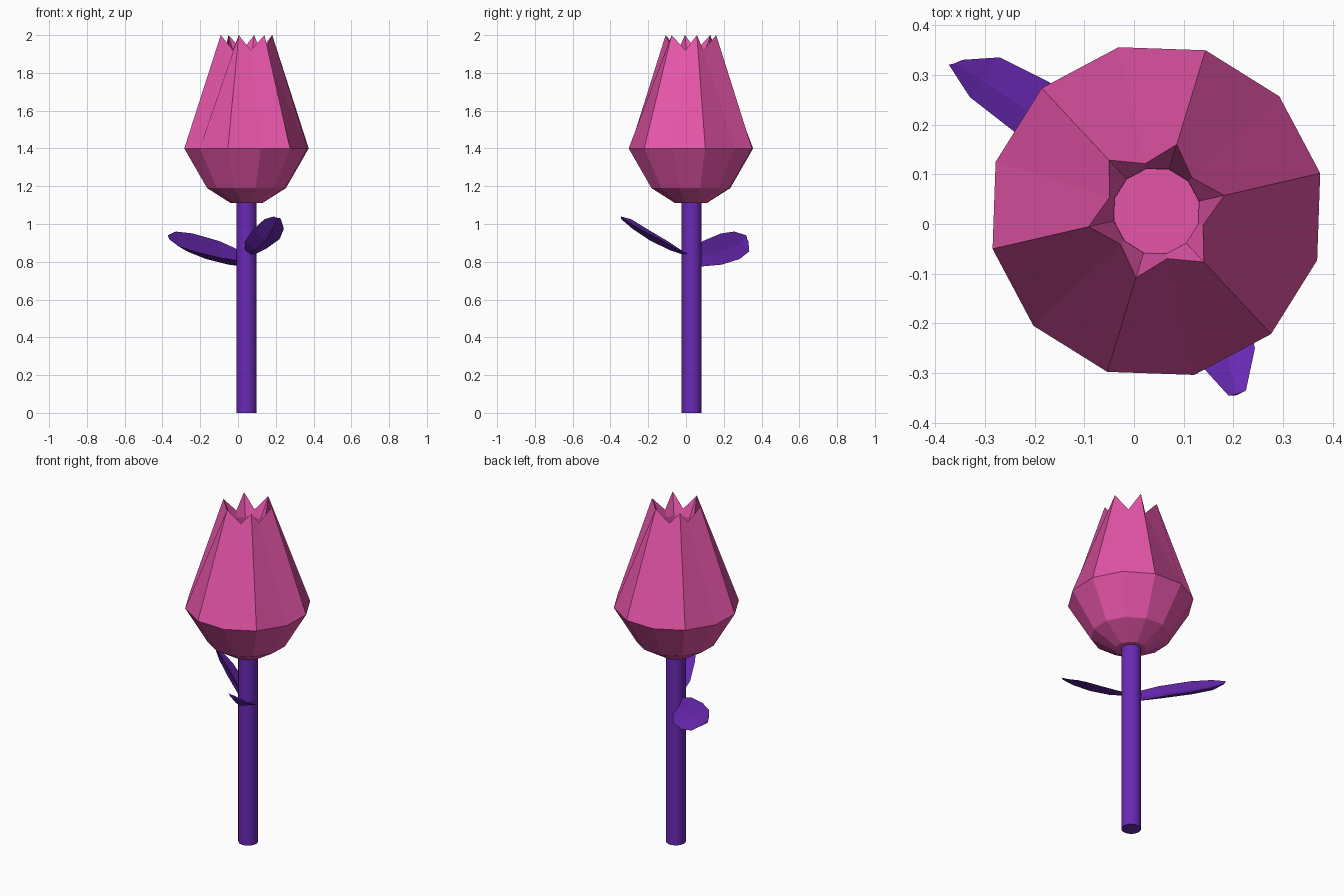
import bpy, bmesh
from math import sin, cos, radians
from mathutils import Vector

if "Cube" in bpy.data.objects:
    bpy.data.objects.remove(bpy.data.objects["Cube"])

CX, CY = 0.045, 0.026


def material(name, color):
    m = bpy.data.materials.new(name)
    m.diffuse_color = color
    m.use_nodes = True
    m.node_tree.nodes["Principled BSDF"].inputs["Base Color"].default_value = m.diffuse_color
    return m


pink = material("pink", (0.78, 0.09, 0.39, 1))
purple = material("purple", (0.145, 0.022, 0.46, 1))


def loft(name, rings, mat):
    """Skin a list of equal-length point rings and cap both ends."""
    bm = bmesh.new()
    rows = [[bm.verts.new(p) for p in ring] for ring in rings]
    n = len(rows[0])
    for a, b in zip(rows, rows[1:]):
        for i in range(n):
            j = (i + 1) % n
            bm.faces.new((a[i], a[j], b[j], b[i]))
    bm.faces.new(rows[0][::-1])
    bm.faces.new(rows[-1])
    bmesh.ops.recalc_face_normals(bm, faces=bm.faces)
    mesh = bpy.data.meshes.new(name)
    bm.to_mesh(mesh)
    bm.free()
    mesh.materials.append(mat)
    ob = bpy.data.objects.new(name, mesh)
    bpy.context.collection.objects.link(ob)
    return ob


# Stem
bpy.ops.mesh.primitive_cylinder_add(vertices=24, radius=0.053, depth=1.13,
                                    location=(CX, CY + 0.004, 0.565))
stem = bpy.context.object
stem.name = "stem"
stem.data.materials.append(purple)
bpy.ops.object.shade_smooth_by_angle(angle=radians(40))

# Bud: twelve-sided shell; alternate rim points form petal tips, then a well inside.
# Each row: radius and height of tip columns, radius and height of notch columns
profile = [
    (0.085, 1.11, 0.085, 1.11),
    (0.214, 1.19, 0.214, 1.19),
    (0.338, 1.40, 0.338, 1.40),
    (0.140, 2.00, 0.098, 1.92),
    (0.088, 1.88, 0.088, 1.88),
    (0.087, 1.70, 0.087, 1.70),
]
rings = []
for rt, zt, rn, zn in profile:
    ring = []
    for i in range(12):
        r, z = (rt, zt) if i % 2 == 0 else (rn, zn)
        a = radians(13 + 30 * i)
        ring.append((CX + r * cos(a), CY + r * sin(a), z))
    rings.append(ring)
loft("flower_bud", rings, pink)


# Leaves: pairs of edge points from base to tip, with a cupped midrib
def leaf(name, edges):
    rings = []
    for k, (l, r) in enumerate(edges):
        l, r = Vector(l), Vector(r)
        a, b = edges[max(k - 1, 0)], edges[min(k + 1, len(edges) - 1)]
        along = Vector(b[0]) + Vector(b[1]) - Vector(a[0]) - Vector(a[1])
        n = along.cross(r - l).normalized()
        if n.z < 0:
            n = -n
        w = (r - l).length
        mid = (l + r) / 2
        rings.append([l, mid - n * w * 0.08, r, mid - n * w * 0.24])
    return loft(name, rings, purple)


leaf("leaf_large", [
    ((0.01, 0.03, 0.86), (0.03, 0.08, 0.775)),
    ((-0.10, 0.09, 0.91), (-0.05, 0.19, 0.785)),
    ((-0.24, 0.185, 0.95), (-0.17, 0.285, 0.815)),
    ((-0.33, 0.255, 0.96), (-0.27, 0.335, 0.855)),
    ((-0.372, 0.32, 0.94), (-0.345, 0.33, 0.91)),
])
leaf("leaf_small", [
    ((0.04, 0.0, 0.845), (0.08, 0.02, 0.835)),
    ((0.035, -0.09, 0.905), (0.15, -0.05, 0.87)),
    ((0.08, -0.20, 0.97), (0.22, -0.14, 0.92)),
    ((0.14, -0.29, 1.025), (0.243, -0.25, 0.975)),
    ((0.19, -0.345, 1.04), (0.225, -0.335, 1.03)),
])
